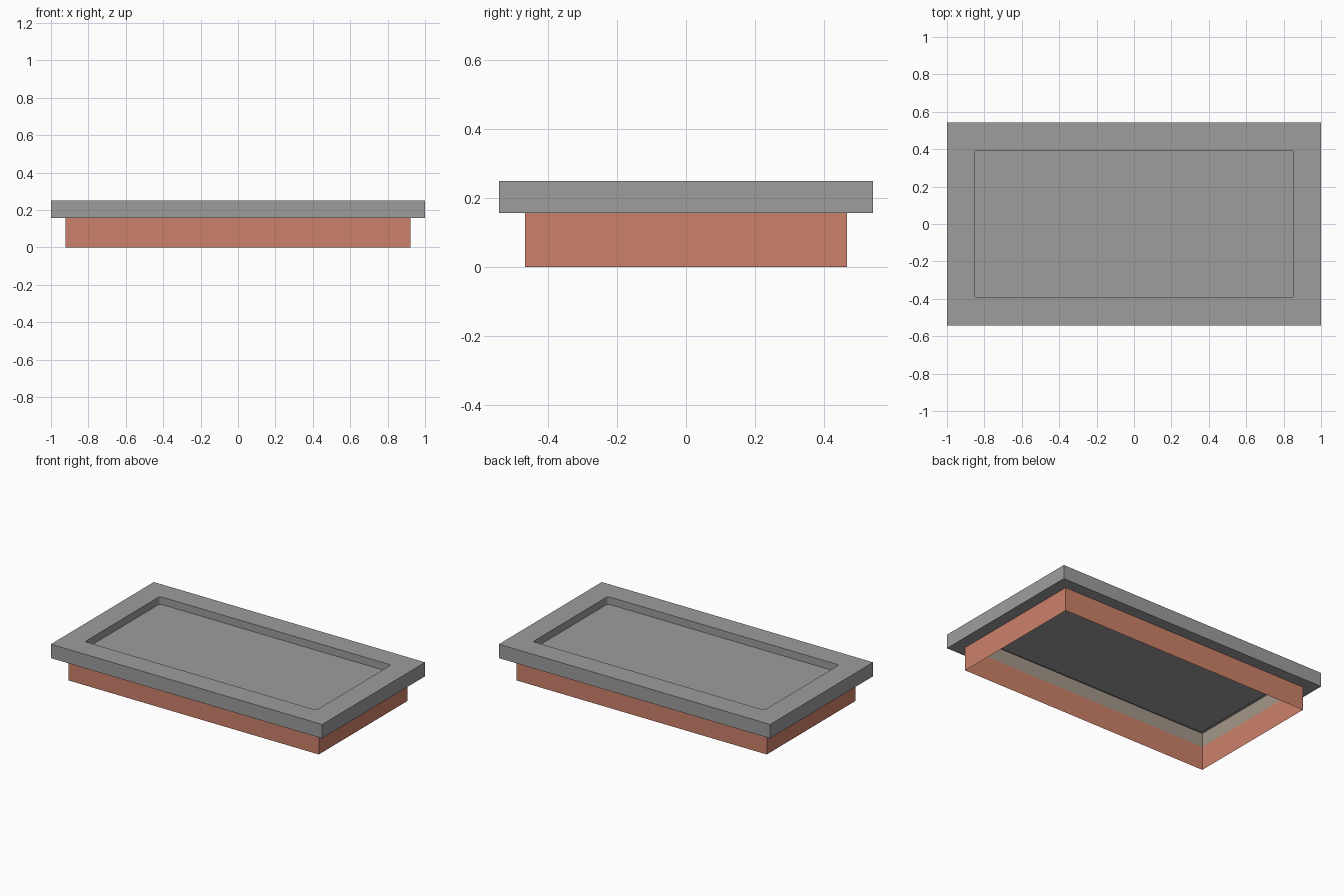
import bpy
import bmesh

cube = bpy.data.objects.get("Cube")
if cube:
    bpy.data.objects.remove(cube, do_unlink=True)


def make_material(name, rgb):
    mat = bpy.data.materials.new(name)
    mat.use_nodes = True
    color = (*rgb, 1.0)
    mat.diffuse_color = color
    mat.node_tree.nodes["Principled BSDF"].inputs["Base Color"].default_value = color
    return mat


def rect_shell(name, sections, mat, cap=False, round_section=None, radius=0.012):
    """Join a run of rectangles (half width, half depth, height) into a shell."""
    bm = bmesh.new()
    loops = []
    for hx, hy, z in sections:
        corners = ((-hx, -hy), (hx, -hy), (hx, hy), (-hx, hy))
        loops.append([bm.verts.new((x, y, z)) for x, y in corners])
    for a, b in zip(loops, loops[1:]):
        for i in range(4):
            j = (i + 1) % 4
            bm.faces.new((a[i], a[j], b[j], b[i]))
    if cap:
        bm.faces.new(loops[-1])
    # Slightly round the upright corner edges of one step
    if round_section is not None:
        pairs = zip(loops[round_section], loops[round_section + 1])
        edges = [bm.edges.get(pair) for pair in pairs]
        bmesh.ops.bevel(bm, geom=edges, offset=radius, segments=3,
                        profile=0.5, affect='EDGES')
    mesh = bpy.data.meshes.new(name)
    bm.to_mesh(mesh)
    bm.free()
    mesh.materials.append(mat)
    obj = bpy.data.objects.new(name, mesh)
    bpy.context.collection.objects.link(obj)
    return obj


grey = make_material("stone grey", (0.34, 0.34, 0.34))
terracotta = make_material("terracotta", (0.61, 0.22, 0.145))
beige = make_material("warm beige", (0.37, 0.31, 0.25))

RIM, TOP, FLOOR = 0.157, 0.25, 0.2
SKIRT = (0.922, 0.466)
SLAB = (1.0, 0.542)
RECESS = (0.853, 0.394)

# Thin open skirt below the slab
rect_shell("skirt", [(*SKIRT, 0), (*SKIRT, RIM)], terracotta)

# Hollow slab: underside rim, outer sides, top frame and sunken panel
rect_shell("slab",
           [(*SKIRT, RIM), (*SLAB, RIM), (*SLAB, TOP), (*RECESS, TOP), (*RECESS, FLOOR)],
           grey, cap=True, round_section=3)

# Inner lining between the skirt and the slab top
rect_shell("inner_lining", [(*SKIRT, TOP), (*SKIRT, RIM)], beige)
